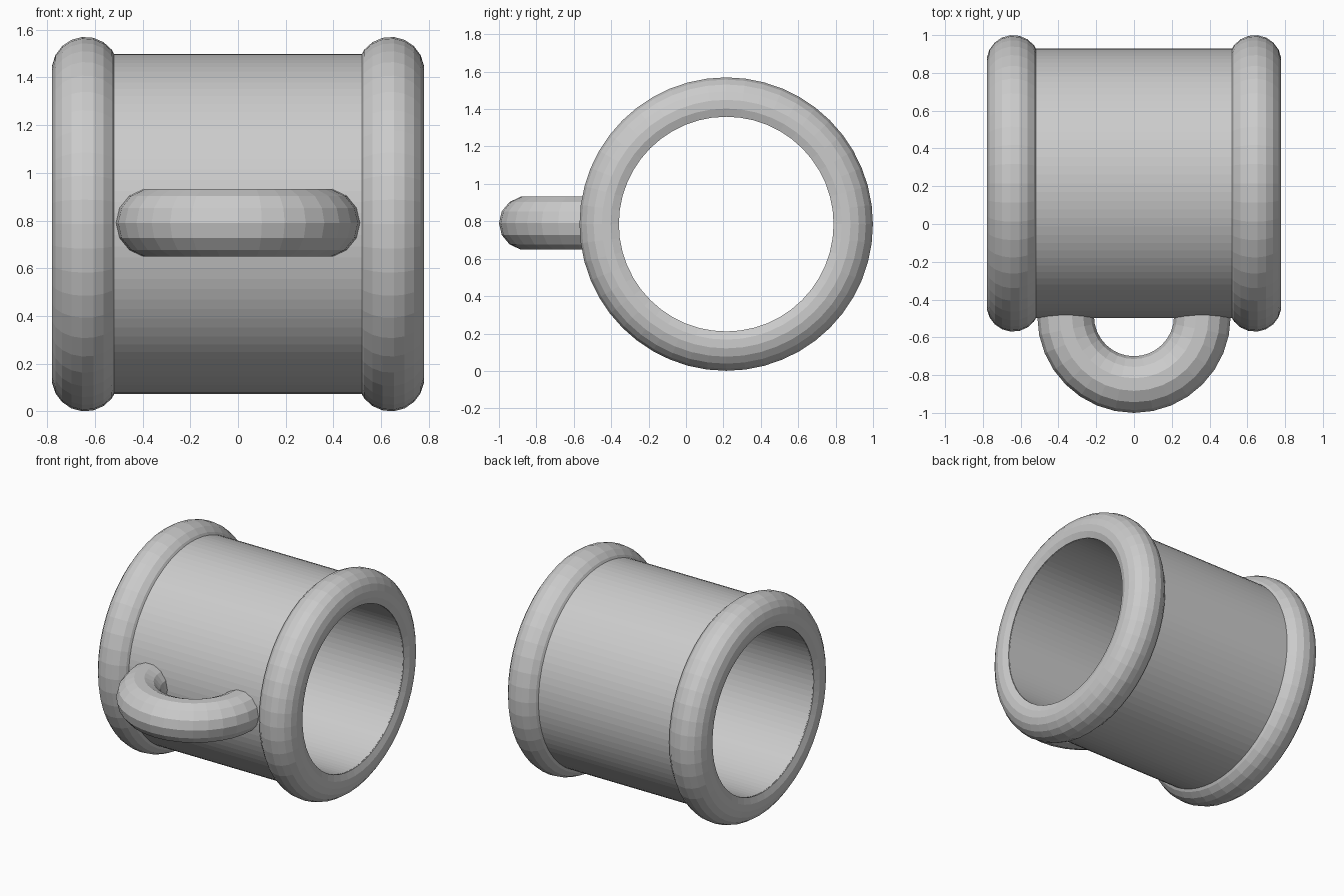
import bpy, bmesh
from math import sin, cos, pi, radians, asin

if "Cube" in bpy.data.objects:
    bpy.data.objects.remove(bpy.data.objects["Cube"])

CY, CZ = 0.215, 0.785          # axis of the mug, running along x
OUTER, BORE = 0.713, 0.574     # wall radii
RIM_X, RIM_R, RIM_T = 0.64, 0.644, 0.141


def loft(name, loops, closed):
    """Skin a list of equal-length closed loops; cap the ends if not closed."""
    bm = bmesh.new()
    rows = [[bm.verts.new(p) for p in loop] for loop in loops]
    n = len(rows[0])
    pairs = list(zip(rows, rows[1:]))
    if closed:
        pairs.append((rows[-1], rows[0]))
    for a, b in pairs:
        for i in range(n):
            j = (i + 1) % n
            bm.faces.new((a[i], a[j], b[j], b[i]))
    if not closed:
        bm.faces.new(rows[0])
        bm.faces.new(rows[-1])
    bmesh.ops.recalc_face_normals(bm, faces=bm.faces)
    mesh = bpy.data.meshes.new(name)
    bm.to_mesh(mesh)
    bm.free()
    obj = bpy.data.objects.new(name, mesh)
    bpy.context.collection.objects.link(obj)
    return obj


def lathe(name, profile, segments):
    """Revolve a closed (x, radius) profile around the mug axis."""
    angles = [2 * pi * k / segments for k in range(segments)]
    return loft(name, [[(x, CY + r * cos(a), CZ + r * sin(a)) for x, r in profile]
                       for a in angles], True)


# Open cylindrical wall
end = 0.755
lathe("mug_wall", [(-end, BORE), (end, BORE), (end, OUTER), (-end, OUTER)], 96)

# Rounded rims: a torus section cut off at the bore and closed inside the wall
start = asin((BORE - RIM_R) / RIM_T)
steps = 11
arc = [start + (pi - start) * k / steps for k in range(steps + 1)]
for side, name in ((-1, "rim_left"), (1, "rim_right")):
    lathe(name, [(side * (RIM_X + RIM_T * cos(a)), RIM_R + RIM_T * sin(a))
                 for a in arc], 48)

# Half-ring handle with short straight ends sunk into the wall
HY, HR, HT = -0.488, 0.362, 0.15
path = [(-HR, -0.4, pi)]
for k in range(17):
    a = pi + pi * k / 16
    path.append((HR * cos(a), HY + HR * sin(a), a))
path.append((HR, -0.4, 2 * pi))
loops = []
for x, y, a in path:
    loops.append([(x + HT * cos(t) * cos(a), y + HT * cos(t) * sin(a),
                   0.79 + 0.145 * sin(t))
                  for t in (2 * pi * i / 14 for i in range(14))])
loft("handle", loops, False)
